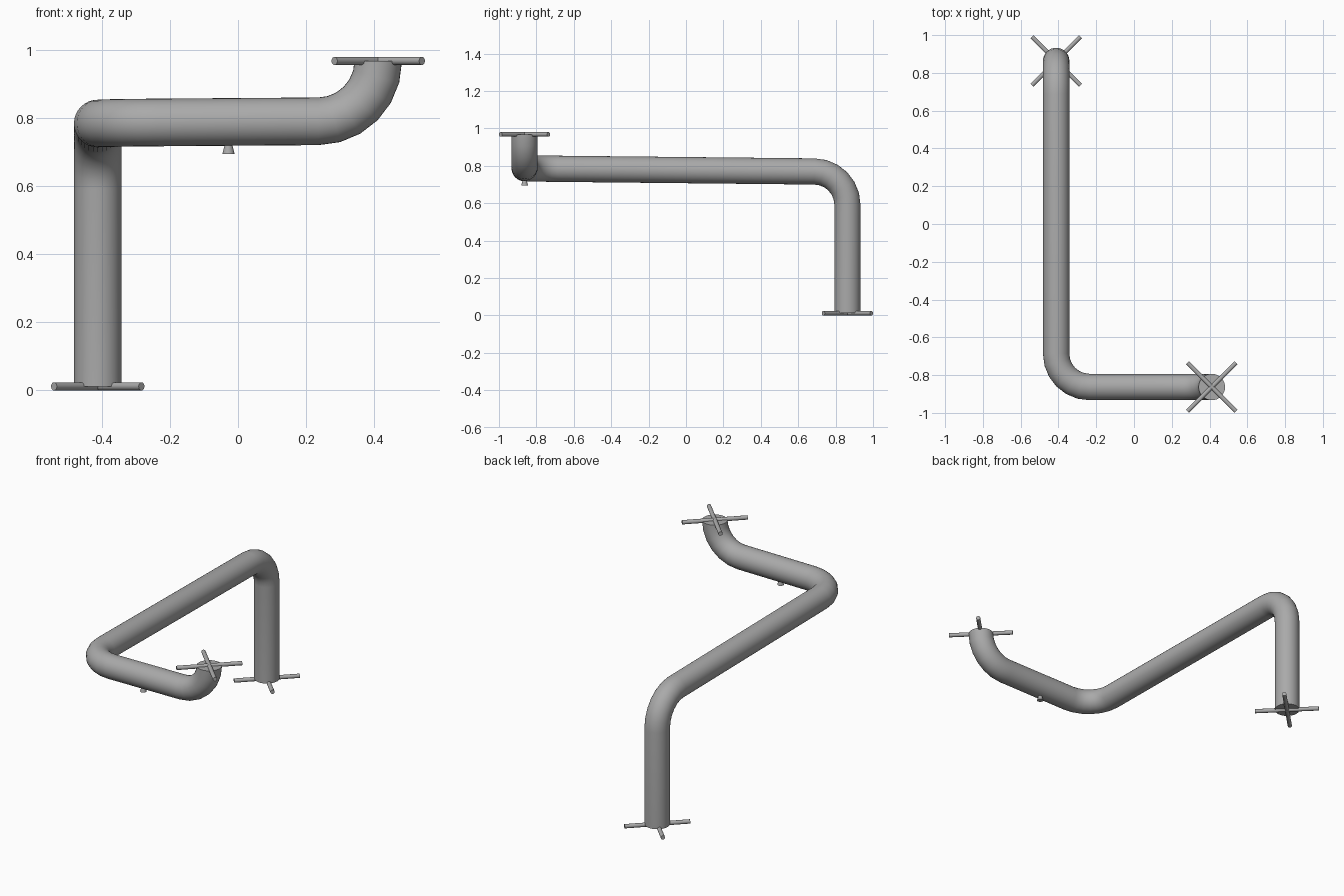
import bpy
import bmesh
from math import sin, cos, pi
from mathutils import Vector

old = bpy.data.objects.get("Cube")
if old:
    bpy.data.objects.remove(old)

SIDES = 32
BEND_STEPS = 6
PIPE_R = 0.07
BEND_R = 0.176
BAR_R = 0.012

steel = bpy.data.materials.new("grey steel")
steel.use_nodes = True
grey = (0.4, 0.4, 0.4, 1)
steel.diffuse_color = grey
steel.node_tree.nodes["Principled BSDF"].inputs["Base Color"].default_value = grey


def sweep(name, stations, sides):
    """Capped round tube through (point, tangent, radius) stations."""
    bm = bmesh.new()
    rings = []
    last = stations[0][1].normalized()
    side = last.orthogonal().normalized()
    for point, tangent, radius in stations:
        t = tangent.normalized()
        side = last.rotation_difference(t) @ side
        up = t.cross(side)
        rings.append([bm.verts.new(point + radius * (side * cos(a) + up * sin(a)))
                      for a in (2 * pi * i / sides for i in range(sides))])
        last = t
    for lower, upper in zip(rings, rings[1:]):
        for i in range(sides):
            j = (i + 1) % sides
            bm.faces.new((lower[i], lower[j], upper[j], upper[i]))
    bm.faces.new(rings[0][::-1])
    bm.faces.new(rings[-1])
    mesh = bpy.data.meshes.new(name)
    bm.to_mesh(mesh)
    bm.free()
    mesh.materials.append(steel)
    obj = bpy.data.objects.new(name, mesh)
    bpy.context.collection.objects.link(obj)
    bpy.ops.object.select_all(action='DESELECT')
    obj.select_set(True)
    bpy.context.view_layer.objects.active = obj
    bpy.ops.object.shade_smooth_by_angle(angle=pi / 4)
    return obj


def elbow(corner, d_in, d_out):
    """Stations of a round bend from one direction into another."""
    start = corner - d_in * BEND_R
    out = []
    for i in range(BEND_STEPS + 1):
        a = pi / 2 * i / BEND_STEPS
        point = start + BEND_R * (d_in * sin(a) + d_out * (1 - cos(a)))
        out.append((point, d_in * cos(a) + d_out * sin(a), PIPE_R))
    return out


# Main pipe: riser, long run, short run and upturned outlet
X, Y = 0.412, 0.863
foot = Vector((-X, Y, 0.012))
outlet = Vector((X, -Y, 0.968))
nodes = [foot, Vector((-X, Y, 0.768)), Vector((-X, -Y, 0.786)),
         Vector((X, -Y, 0.792)), outlet]
dirs = [(b - a).normalized() for a, b in zip(nodes, nodes[1:])]
path = [(foot, dirs[0], PIPE_R)]
for corner, d_in, d_out in zip(nodes[1:4], dirs, dirs[1:]):
    path += elbow(corner, d_in, d_out)
sweep("main_pipe", path, SIDES)

# Crossed bars at both pipe ends
for label, centre in (("foot", foot), ("outlet", outlet)):
    for n, sx in enumerate((1, -1)):
        d = Vector((sx, 1, 0)).normalized()
        sweep(f"{label}_cross_bar_{n + 1}",
              [(centre - d * 0.182, d, BAR_R), (centre + d * 0.182, d, BAR_R)], 16)

# Small flared drain nozzle under the short run
down = Vector((0, 0, -1))
sweep("drain_nozzle", [(Vector((-0.028, -Y, 0.735)), down, 0.008),
                       (Vector((-0.028, -Y, 0.695)), down, 0.018)], 16)
